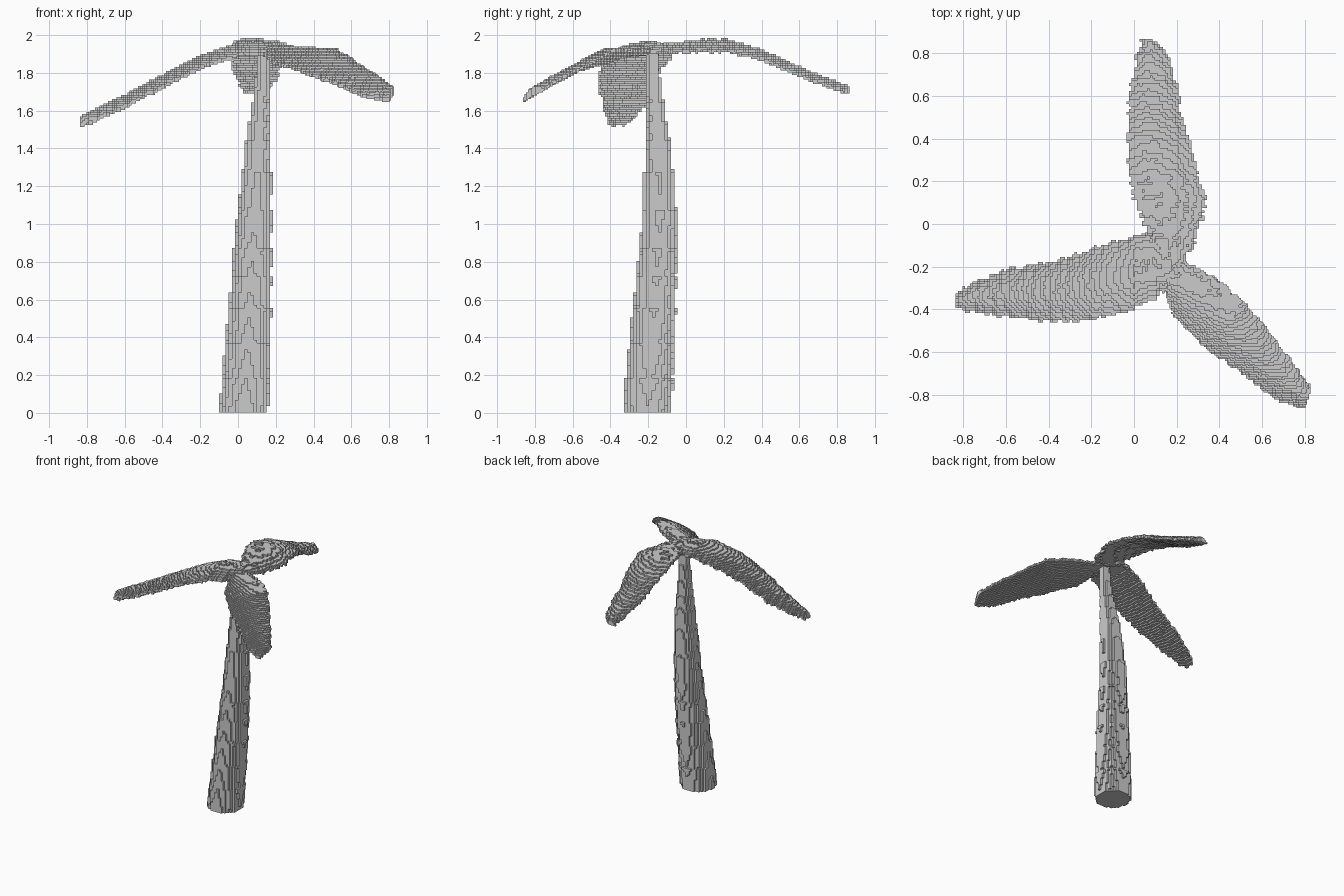
import bpy, bmesh, math, random
from mathutils import Vector

if "Cube" in bpy.data.objects:
    bpy.data.objects.remove(bpy.data.objects["Cube"])

random.seed(4)


def add_object(name, bm, scale, depth=7):
    """Finish a closed mesh and give it the stepped, blocky surface."""
    bmesh.ops.recalc_face_normals(bm, faces=bm.faces[:])
    me = bpy.data.meshes.new(name)
    bm.to_mesh(me)
    bm.free()
    ob = bpy.data.objects.new(name, me)
    bpy.context.collection.objects.link(ob)
    mod = ob.modifiers.new("blocks", 'REMESH')
    mod.mode = 'BLOCKS'
    mod.octree_depth = depth
    mod.scale = scale
    mod.use_remove_disconnected = False
    return ob


def lerp_rows(rows, s):
    """Sample a list of equal-length tuples at s in 0..1."""
    f = s * (len(rows) - 1)
    i = min(int(f), len(rows) - 2)
    return [a + (b - a) * (f - i) for a, b in zip(rows[i], rows[i + 1])]


def leaf(name, rows, thick, crown, jitter, steps=70, across=12):
    """Leaf lofted between two edge curves: (x, y, z, x, y, z) per row."""
    bm = bmesh.new()
    rings = []
    for k in range(steps + 1):
        r = lerp_rows(rows, k / steps)
        a, b = Vector(r[:3]), Vector(r[3:])
        side = (b - a).normalized() * jitter
        a -= side * random.uniform(-1, 1)
        b += side * random.uniform(-1, 1)
        top, low = [], []
        for j in range(across + 1):
            t = j / across
            p = a.lerp(b, t)
            bulge = 1 - (2 * t - 1) ** 2
            p.z += crown * (bulge - 0.5) + random.uniform(-1, 1) * jitter * 0.4
            h = thick * (0.35 + 0.65 * bulge) / 2
            top.append(bm.verts.new(p + Vector((0, 0, h))))
            low.append(bm.verts.new(p - Vector((0, 0, h))))
        rings.append(top + low[::-1])
    n = len(rings[0])
    for r0, r1 in zip(rings, rings[1:]):
        for j in range(n):
            bm.faces.new((r0[j], r0[(j + 1) % n], r1[(j + 1) % n], r1[j]))
    bm.faces.new(rings[0])
    bm.faces.new(rings[-1][::-1])
    return add_object(name, bm, 0.7)


# Trunk: leaning, tapering stack of slightly flared segments
axis = [(0.0, 0.03, -0.205, 0.132), (0.5, 0.06, -0.172, 0.115),
        (1.0, 0.085, -0.138, 0.095), (1.4, 0.106, -0.145, 0.070),
        (1.6, 0.12, -0.16, 0.050), (1.75, 0.13, -0.17, 0.038),
        (1.93, 0.14, -0.18, 0.033)]


def axis_at(z):
    for p, q in zip(axis, axis[1:]):
        if z <= q[0]:
            f = (z - p[0]) / (q[0] - p[0])
            return [a + (b - a) * f for a, b in zip(p, q)]
    return axis[-1]


cuts = [0, 0.19, 0.37, 0.55, 0.72, 0.88, 1.08, 1.28, 1.44, 1.55, 1.65, 1.78, 1.93]
bm = bmesh.new()
rings = []
for z0, z1 in zip(cuts, cuts[1:]):
    for z, flare in ((z0, 0.97), (z1 - 0.03, 1.02), (z1 - 0.001, 1.05)):
        _, x, y, r = axis_at(z)
        rings.append([bm.verts.new((x + r * flare * math.cos(a), y + r * flare * math.sin(a), z))
                      for a in (math.tau * i / 16 for i in range(16))])
for r0, r1 in zip(rings, rings[1:]):
    for i in range(16):
        bm.faces.new((r0[i], r0[(i + 1) % 16], r1[(i + 1) % 16], r1[i]))
bm.faces.new(rings[0][::-1])
bm.faces.new(rings[-1])
add_object("trunk", bm, 0.9)

# Back leaf
leaf("back_leaf", [
    (0.10, -0.22, 1.93, 0.20, -0.22, 1.92), (0.09, -0.10, 1.93, 0.27, -0.12, 1.92),
    (0.05, 0.00, 1.95, 0.31, 0.00, 1.92), (0.00, 0.11, 1.97, 0.34, 0.11, 1.92),
    (-0.02, 0.22, 1.965, 0.30, 0.22, 1.92), (-0.03, 0.40, 1.91, 0.25, 0.40, 1.88),
    (-0.02, 0.60, 1.815, 0.21, 0.60, 1.79), (0.01, 0.79, 1.735, 0.17, 0.79, 1.72),
    (0.04, 0.87, 1.70, 0.09, 0.87, 1.70)], 0.045, 0.01, 0.012)

# Left leaf
leaf("left_leaf", [
    (0.18, -0.27, 1.91, 0.18, -0.15, 1.92), (0.10, -0.35, 1.91, 0.10, -0.05, 1.93),
    (0.00, -0.40, 1.91, 0.00, -0.05, 1.93), (-0.20, -0.45, 1.84, -0.20, -0.12, 1.86),
    (-0.40, -0.455, 1.74, -0.40, -0.18, 1.76), (-0.60, -0.44, 1.635, -0.60, -0.21, 1.65),
    (-0.77, -0.41, 1.555, -0.77, -0.28, 1.57), (-0.84, -0.38, 1.53, -0.84, -0.34, 1.535)],
    0.055, 0.03, 0.012)

# Front right leaf
leaf("right_leaf", [
    (0.13, -0.22, 1.91, 0.17, -0.14, 1.92), (0.15, -0.33, 1.90, 0.22, -0.17, 1.92),
    (0.18, -0.43, 1.865, 0.38, -0.25, 1.93), (0.32, -0.57, 1.82, 0.53, -0.38, 1.93),
    (0.50, -0.70, 1.755, 0.65, -0.52, 1.85), (0.68, -0.83, 1.68, 0.76, -0.67, 1.775),
    (0.80, -0.87, 1.66, 0.83, -0.77, 1.71)], 0.05, 0.02, 0.008)
